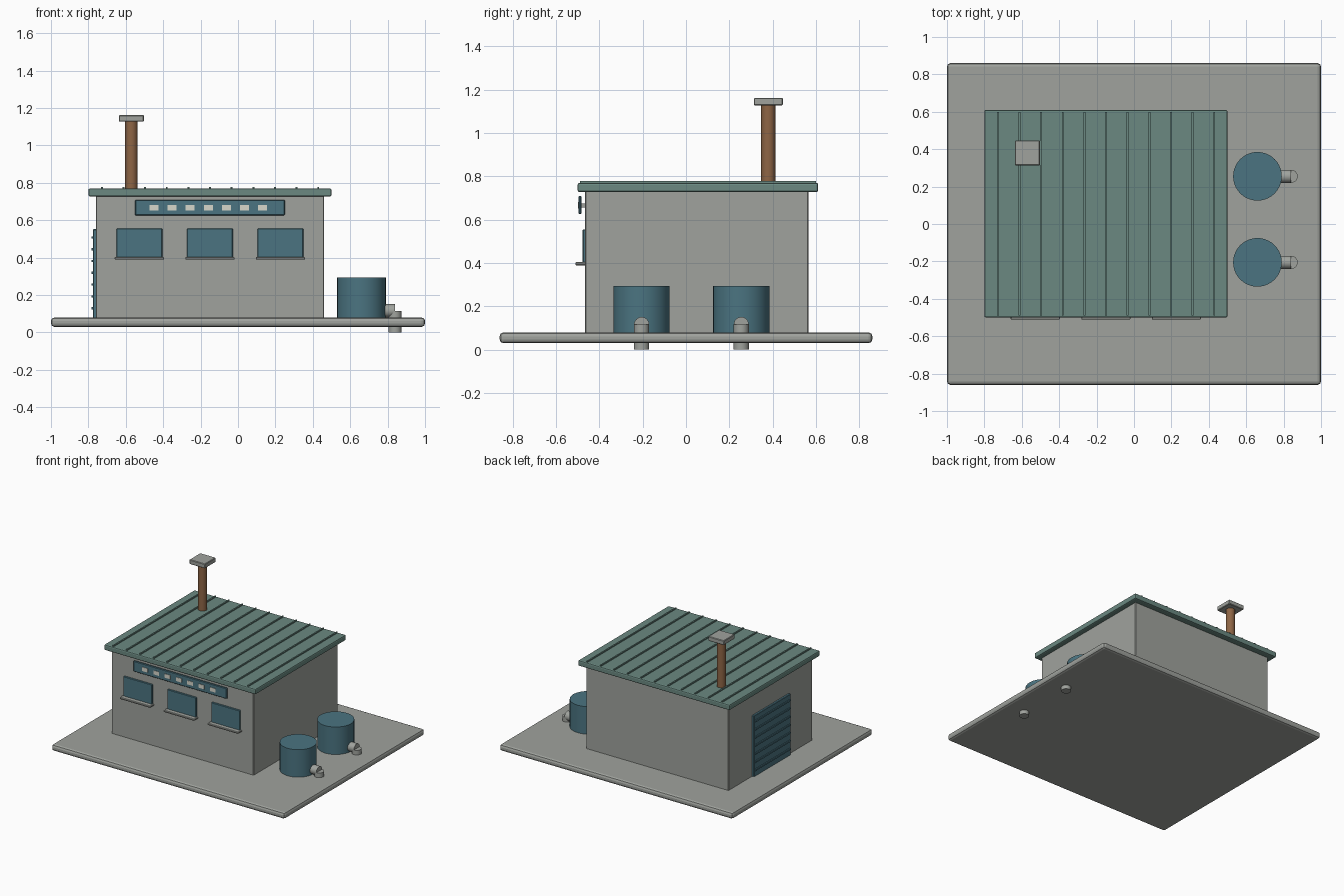
import bpy
import math

old = bpy.data.objects.get("Cube")
if old:
    bpy.data.objects.remove(old, do_unlink=True)


def material(name, rgb):
    m = bpy.data.materials.new(name)
    m.use_nodes = True
    color = (*rgb, 1)
    m.diffuse_color = color
    bsdf = m.node_tree.nodes["Principled BSDF"]
    bsdf.inputs["Base Color"].default_value = color
    bsdf.inputs["Roughness"].default_value = 0.8
    return m


CONCRETE = material("concrete grey", (0.35, 0.365, 0.34))
ROOF = material("roof green", (0.145, 0.25, 0.22))
BLUE = material("steel blue", (0.07, 0.175, 0.22))
RUST = material("rust brown", (0.27, 0.13, 0.06))
PALE = material("pale cream", (0.68, 0.68, 0.6))


def finish(obj, name, mat, bevel=0, segments=1):
    obj.name = name
    obj.data.materials.append(mat)
    if bevel:
        mod = obj.modifiers.new("Bevel", "BEVEL")
        mod.width = bevel
        mod.segments = segments
    return obj


def box(name, x, y, z, mat, bevel=0, segments=1):
    """Box spanning the given (low, high) ranges."""
    spans = (x, y, z)
    bpy.ops.mesh.primitive_cube_add(size=1, location=[(a + b) / 2 for a, b in spans])
    obj = bpy.context.object
    obj.scale = [b - a for a, b in spans]
    bpy.ops.object.transform_apply(location=False, rotation=False, scale=True)
    return finish(obj, name, mat, bevel, segments)


def cylinder(name, center, radius, depth, mat, sides=32, along_x=False):
    bpy.ops.mesh.primitive_cylinder_add(
        vertices=sides, radius=radius, depth=depth, location=center,
        rotation=(0, math.pi / 2 if along_x else 0, 0))
    obj = finish(bpy.context.object, name, mat)
    bpy.ops.object.shade_smooth_by_angle(angle=math.radians(40))
    return obj


# Ground slab and building walls
box("ground_slab", (-1, 1), (-0.86, 0.86), (0.03, 0.08), CONCRETE, 0.018, 2)
box("walls", (-0.76, 0.46), (-0.465, 0.565), (0.06, 0.74), CONCRETE, 0.004)

# Roof with standing seams
box("roof", (-0.80, 0.50), (-0.50, 0.61), (0.727, 0.77), ROOF, 0.009, 2)
for i in range(11):
    x = -0.728 + i * 0.1157
    box(f"roof_seam_{i + 1}", (x - 0.005, x + 0.005), (-0.49, 0.60), (0.765, 0.779), ROOF)

# Chimney
cylinder("chimney_pipe", (-0.57, 0.38, 0.94), 0.033, 0.40, RUST, 24)
box("chimney_cap", (-0.637, -0.503), (0.313, 0.447), (1.127, 1.162), CONCRETE, 0.004)

# Front windows with sills
for i in range(3):
    x = -0.527 + i * 0.377
    box(f"window_{i + 1}", (x - 0.122, x + 0.122), (-0.477, -0.46), (0.40, 0.555), BLUE, 0.003)
    box(f"window_sill_{i + 1}", (x - 0.132, x + 0.132), (-0.511, -0.46), (0.389, 0.404), CONCRETE, 0.004)

# Sign board on standoffs, with a row of plain blocks
box("sign_board", (-0.55, 0.25), (-0.496, -0.482), (0.626, 0.709), BLUE, 0.004)
for side, x in (("right", -0.45), ("left", 0.15)):
    box(f"sign_standoff_{side}", (x - 0.01, x + 0.01), (-0.485, -0.46), (0.655, 0.675), CONCRETE)
for i in range(7):
    x = -0.45 + i * 0.097
    box(f"sign_block_{i + 1}", (x - 0.024, x + 0.024), (-0.499, -0.494), (0.652, 0.682), PALE)

# Roller door on the right wall
box("roller_door", (-0.776, -0.755), (-0.175, 0.275), (0.075, 0.552), BLUE, 0.003)
for i in range(7):
    z = 0.13 + i * 0.063
    box(f"door_slat_{i + 1}", (-0.784, -0.77), (-0.165, 0.265), (z - 0.006, z + 0.006), BLUE)

# Storage tanks with elbow drain pipes
for label, y in (("front", -0.205), ("back", 0.255)):
    cylinder(f"tank_{label}", (0.66, y, 0.18), 0.13, 0.226, BLUE, 40)
    cylinder(f"outlet_pipe_{label}", (0.80, y, 0.116), 0.035, 0.08, CONCRETE, 24, along_x=True)
    cylinder(f"drain_pipe_{label}", (0.84, y, 0.058), 0.035, 0.116, CONCRETE, 24)
